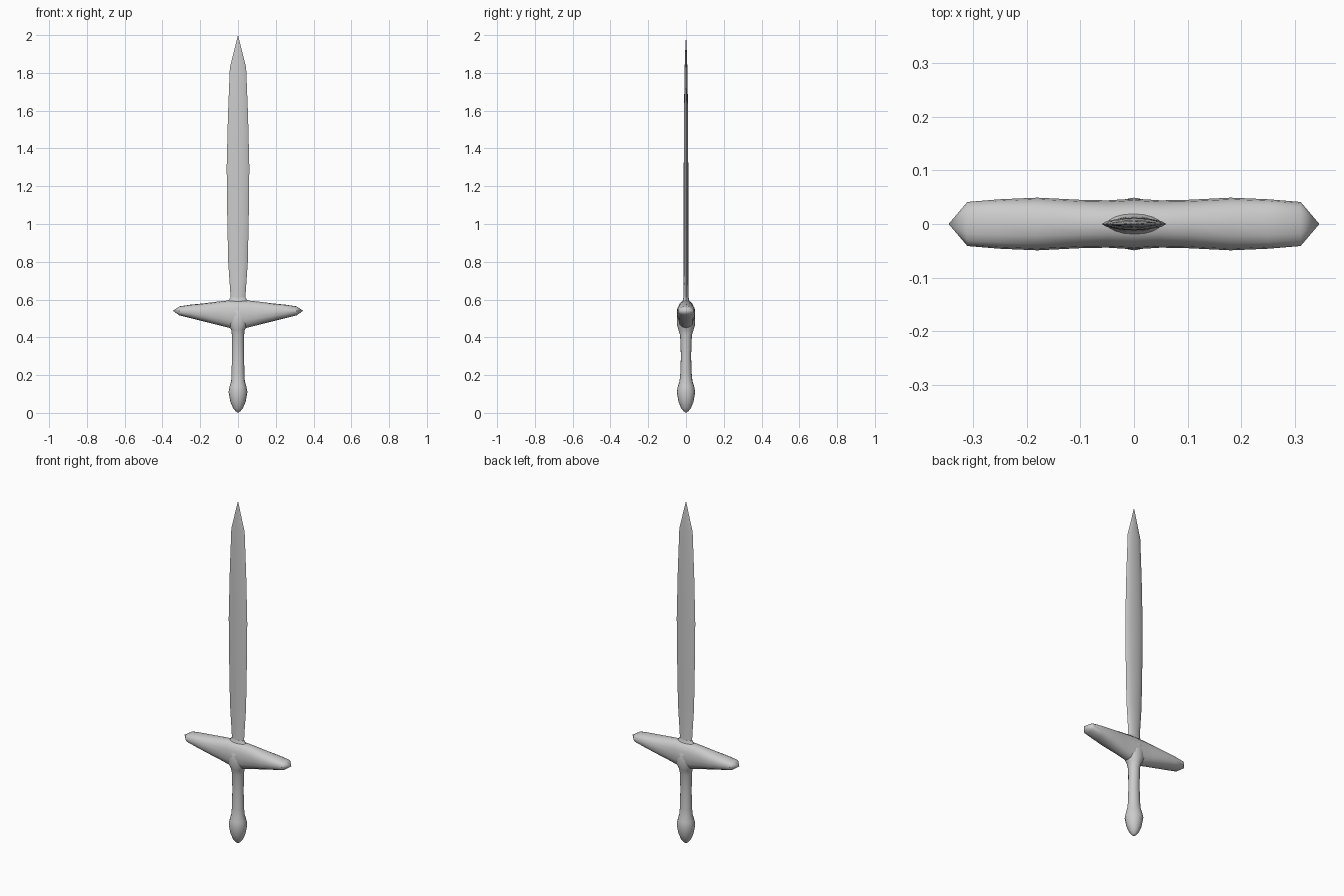
import bpy, bmesh
from math import cos, sin, pi, copysign
from mathutils import Vector

if "Cube" in bpy.data.objects:
    bpy.data.objects.remove(bpy.data.objects["Cube"])


def loft(name, sections, place, sides=16, power=1.0, angle=40):
    """Skin rings (position, offset, half_a, half_b); power < 1 makes rings boxier."""
    bm = bmesh.new()
    rings = []
    for pos, off, a, b in sections:
        if a == 0:
            rings.append([bm.verts.new(place(pos, 0, off))])
            continue
        ring = []
        for i in range(sides):
            t = 2 * pi * i / sides
            u = copysign(abs(cos(t)) ** power, cos(t)) * a
            v = copysign(abs(sin(t)) ** power, sin(t)) * b
            ring.append(bm.verts.new(place(pos, u, off + v)))
        rings.append(ring)
    for lo, hi in zip(rings, rings[1:]):
        for i in range(sides):
            j = (i + 1) % sides
            if len(lo) == 1:
                bm.faces.new((lo[0], hi[j], hi[i]))
            elif len(hi) == 1:
                bm.faces.new((lo[i], lo[j], hi[0]))
            else:
                bm.faces.new((lo[i], lo[j], hi[j], hi[i]))
    for ring in (rings[0], rings[-1]):
        if len(ring) > 1:
            bm.faces.new(ring)
    bmesh.ops.recalc_face_normals(bm, faces=bm.faces)
    mesh = bpy.data.meshes.new(name)
    bm.to_mesh(mesh)
    bm.free()
    obj = bpy.data.objects.new(name, mesh)
    bpy.context.collection.objects.link(obj)
    bpy.context.view_layer.objects.active = obj
    obj.select_set(True)
    bpy.ops.object.shade_smooth_by_angle(angle=angle * pi / 180)
    obj.select_set(False)
    return obj


def upright(z, x, y):
    return Vector((x, y, z))


def sideways(x, y, z):
    return Vector((x, y, z))


# Blade: thin lens section, slightly leaf shaped
loft("blade", [
    (0.56, 0, 0.045, 0.016), (0.60, 0, 0.039, 0.015), (0.64, 0, 0.041, 0.013),
    (0.80, 0, 0.052, 0.012), (1.05, 0, 0.057, 0.012), (1.30, 0, 0.060, 0.012),
    (1.58, 0, 0.053, 0.011), (1.83, 0, 0.043, 0.007), (1.90, 0, 0.025, 0.005),
    (2.0, 0, 0, 0)], upright, sides=12, power=1.15)

# Pommel, grip and the flared collar that runs through the guard
loft("handle", [
    (0.0, 0, 0, 0), (0.008, 0, 0.012, 0.012), (0.025, 0, 0.026, 0.026),
    (0.06, 0, 0.041, 0.040), (0.11, 0, 0.050, 0.049), (0.14, 0, 0.044, 0.043),
    (0.17, 0, 0.036, 0.034), (0.21, 0, 0.034, 0.030), (0.30, 0, 0.032, 0.027),
    (0.41, 0, 0.032, 0.031), (0.44, 0, 0.036, 0.040), (0.47, 0, 0.055, 0.049),
    (0.54, 0, 0.060, 0.047), (0.57, 0, 0.055, 0.028), (0.595, 0, 0.050, 0.017),
    (0.61, 0, 0.040, 0.014)], upright)

# Crossguard: tapered spindle with pointed ends
half = [(0.05, 0.523, 0.044, 0.072), (0.10, 0.527, 0.045, 0.063),
        (0.18, 0.532, 0.049, 0.048), (0.25, 0.537, 0.046, 0.036),
        (0.31, 0.540, 0.041, 0.024), (0.345, 0.541, 0, 0)]
mirrored = [(-x, z, a, b) for x, z, a, b in reversed(half)]
loft("crossguard", mirrored + [(0, 0.521, 0.047, 0.074)] + half,
     sideways, power=0.85)
